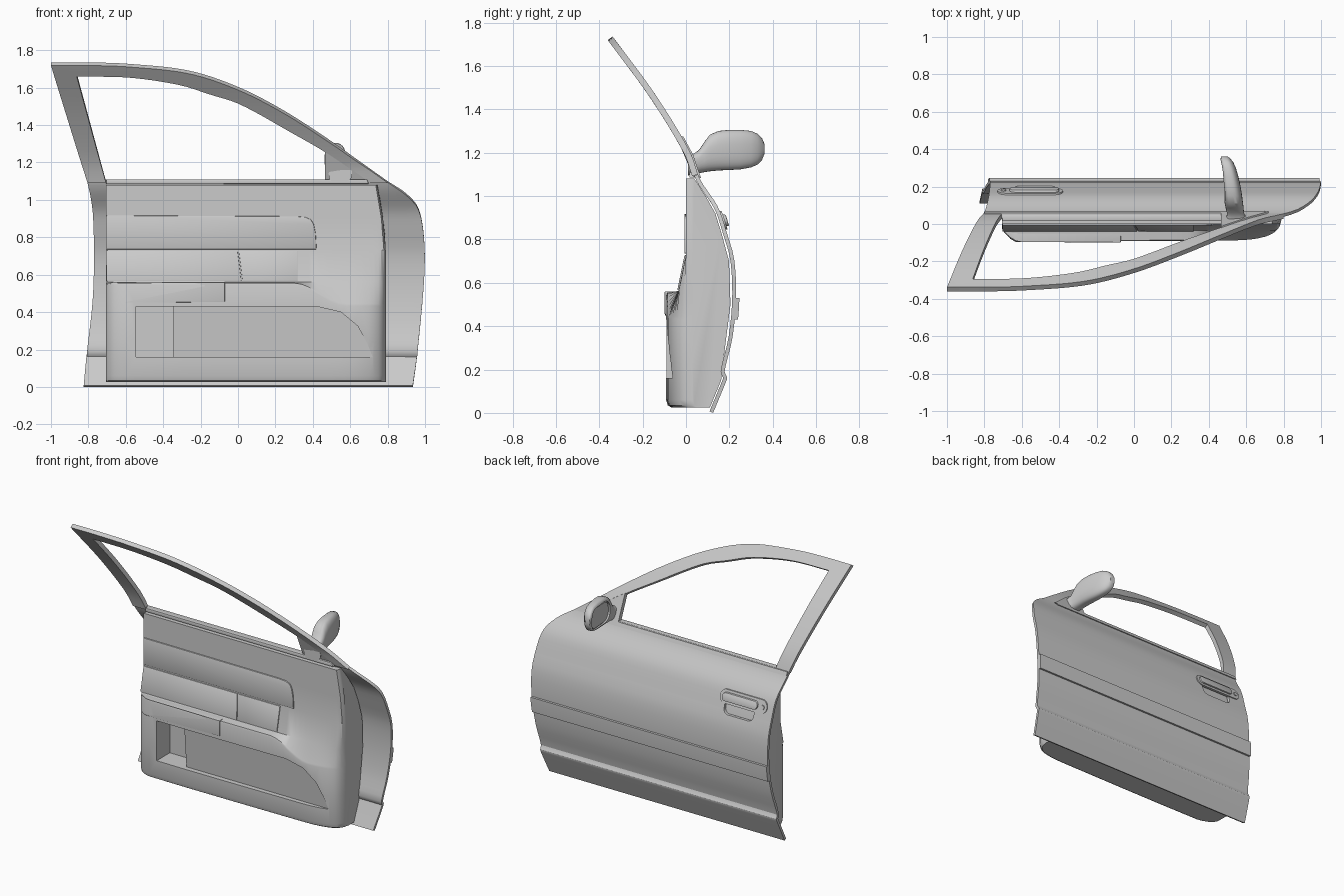
import bpy, bmesh, math

if "Cube" in bpy.data.objects:
    bpy.data.objects.remove(bpy.data.objects["Cube"])


def curve(pts):
    """Smooth function through (t, value) points."""
    n = len(pts)

    def slope(i):
        a, b = pts[max(i - 1, 0)], pts[min(i + 1, n - 1)]
        return (b[1] - a[1]) / (b[0] - a[0])

    def f(t):
        i = 0
        while i < n - 2 and t > pts[i + 1][0]:
            i += 1
        (t0, v0), (t1, v1) = pts[i], pts[i + 1]
        h = t1 - t0
        u = min(max((t - t0) / h, 0), 1)
        return ((2*u**3 - 3*u*u + 1) * v0 + (u**3 - 2*u*u + u) * h * slope(i)
                + (3*u*u - 2*u**3) * v1 + (u**3 - u*u) * h * slope(i + 1))
    return f


def make(name, verts, faces, recalc=True):
    me = bpy.data.meshes.new(name)
    me.from_pydata(verts, [], faces)
    if recalc:
        bm = bmesh.new()
        bm.from_mesh(me)
        bmesh.ops.recalc_face_normals(bm, faces=bm.faces)
        bm.to_mesh(me)
        bm.free()
    ob = bpy.data.objects.new(name, me)
    bpy.context.collection.objects.link(ob)
    return ob


def grid(name, rows, thick):
    """Sheet through rows of points, thickened inwards."""
    m = len(rows[0])
    faces = [(i*m + j, (i+1)*m + j, (i+1)*m + j + 1, i*m + j + 1)
             for i in range(len(rows) - 1) for j in range(m - 1)]
    ob = make(name, [p for r in rows for p in r], faces, False)
    mod = ob.modifiers.new("thickness", 'SOLIDIFY')
    mod.thickness, mod.offset = thick, -1
    return ob


def loft(name, rings):
    m = len(rings[0])
    faces = [(i*m + j, i*m + (j+1) % m, (i+1)*m + (j+1) % m, (i+1)*m + j)
             for i in range(len(rings) - 1) for j in range(m)]
    faces += [tuple(range(m)), tuple(range((len(rings) - 1) * m, len(rings) * m))]
    return make(name, [p for r in rings for p in r], faces)


def prism(name, pts, near, far, axis='y', bevel=0):
    """Outline extruded between two depths; depths may depend on the outline point."""
    def ring(d):
        out = []
        for u, v in pts:
            w = d(u, v) if callable(d) else d
            out.append((u, w, v) if axis == 'y' else (w, u, v))
        return out
    ob = loft(name, [ring(near), ring(far)])
    if bevel:
        mod = ob.modifiers.new("bevel", 'BEVEL')
        mod.width, mod.segments, mod.limit_method = bevel, 2, 'ANGLE'
    return ob


def rrect(a0, a1, b0, b1, r, n=6):
    pts = []
    for k, (a, b) in enumerate([(a1-r, b1-r), (a0+r, b1-r), (a0+r, b0+r), (a1-r, b0+r)]):
        for i in range(n + 1):
            t = math.pi / 2 * (k + i / n)
            pts.append((a + r * math.cos(t), b + r * math.sin(t)))
    return pts


def cut(ob, cutter):
    mod = ob.modifiers.new("cut", 'BOOLEAN')
    mod.operation, mod.solver, mod.object = 'DIFFERENCE', 'EXACT', cutter
    cutter.hide_render = True
    cutters.append(cutter)


cutters = []
# Door skin shape: depth by height, rear edge and front edge by height
skin = curve([(0, .125), (.15, .187), (.165, .19), (.19, .178), (.34, .213), (.525, .231), (.71, .222),
              (.824, .19), (.948, .148), (1.077, .065), (1.205, .018), (1.47, -.143), (1.735, -.338)])
rear = curve([(0, -.825), (.16, -.81), (.45, -.778), (.68, -.77), (.92, -.775), (1.02, -.787), (1.1, -.805)])
front = curve([(0, .935), (.16, .957), (.575, .995), (.79, .995), (.96, .963), (1.04, .893), (1.1, .80)])


def skin_rows(zs, off=0, nx=24):
    return [[(rear(z) + (front(z) - rear(z)) * j / nx, skin(z) + off, z) for j in range(nx + 1)] for z in zs]


# Outer door panel
zs = [0, .05, .1, .14, .15, .158, .165, .178, .19, .22] + [.25 + .05 * i for i in range(14)]
zs += [.93 + .0243 * i for i in range(8)]
panel = grid("door_skin", skin_rows(zs), .018)

# Window frame: strip between outer and inner outlines
top_out = curve([(-1, 1.735), (-.8, 1.735), (-.58, 1.727), (-.257, 1.69), (.01, 1.60), (.25, 1.475),
                 (.49, 1.32), (.68, 1.185), (.80, 1.10)])
top_in = curve([(-.862, 1.676), (-.58, 1.67), (-.31, 1.63), (-.15, 1.58), (.01, 1.527), (.28, 1.377),
                (.49, 1.254), (.706, 1.10)])
pairs = []
for i in range(10):
    t = i / 10
    pairs.append(((-.805 - .195 * t, 1.1 + .635 * t), (-.706 - .156 * t, 1.1 + .576 * t)))
for i in range(41):
    t = i / 40
    xo, xi = -1 + 1.8 * t, -.862 + 1.568 * t
    pairs.append(((xo, top_out(xo)), (xi, top_in(xi))))
rows = []
for (xo, zo), (xi, zi) in pairs:
    row = []
    for k in range(6):
        x, z = xi + (xo - xi) * k / 5, zi + (zo - zi) * k / 5
        row.append((x, skin(z), z))
    rows.append(row[::-1])
grid("window_frame", rows, .028)

# Side moulding, belt seals and mirror sail plate
grid("side_moulding", skin_rows([.43, .438, .46, .5, .522, .53], .015), .03)
prism("outer_belt_seal", [(-.80, 1.083), (.70, 1.083), (.69, 1.108), (-.80, 1.108)],
      lambda x, z: skin(z) + .008, lambda x, z: skin(z) - .02)
prism("inner_belt_seal", [(-.705, 1.085), (.70, 1.085), (.69, 1.11), (-.705, 1.11)], .015, .05, bevel=.004)
prism("mirror_sail", [(.465, 1.09), (.72, 1.09), (.60, 1.19), (.465, 1.275)],
      lambda x, z: skin(z) + .008, lambda x, z: skin(z) - .025)

# Door handle with finger recess and lock
cut(panel, prism("recess_cutter", rrect(-.64, -.42, .78, .88, .035), .12, .3))
prism("handle_recess", rrect(-.66, -.40, .76, .90, .04),
      lambda x, z: skin(z) - .035, lambda x, z: skin(z) - .045)
prism("handle_base", rrect(-.73, -.38, .845, .93, .042), lambda x, z: skin(z) - .01, lambda x, z: skin(z) + .008)
prism("handle_grip", rrect(-.665, -.40, .862, .915, .026), lambda x, z: skin(z), lambda x, z: skin(z) + .02,
      bevel=.005)
prism("handle_lock", rrect(-.712, -.684, .872, .9, .0139), lambda x, z: skin(z), lambda x, z: skin(z) + .014)

# Inner trim: profile swept along x, swelling below the armrest shelf
depth = curve([(-.705, -.025), (-.69, -.05), (-.66, -.072), (-.6, -.09), (.5, -.088), (.62, -.083),
               (.70, -.068), (.75, -.045), (.78, -.01), (.79, .03)])
xs = [-.705, -.698, -.69, -.675, -.66, -.63, -.6, -.3, 0, .2, .3, .34, .38, .42, .46, .5, .54,
      .58, .62, .66, .70, .725, .75, .765, .78, .787, .79]
rings = []
for x in xs:
    d = depth(x)
    s = min(max((x - .3) / .28, 0), 1)
    edge = .555 - .11 * s * s * (3 - 2 * s)
    up = max(0, d)
    prof = [(1.08, up), (.9, up), (.732, up), (.562, max(-.035, d)), (edge, d + .004), (edge - .012, d),
            (.25, d), (.06, d), (.035, d + .008), (.025, d + .025)]
    prof += [(z, skin(z) - .025) for z in (.025, .15, .3, .5, .7, .82, .92, 1.0, 1.08)]
    k = .045 * max(0, (x - .5) / .29)
    rings.append([(x - k * max(0, (z - .73) / .35) ** 1.6, y, z) for z, y in prof])
trim = loft("inner_trim", rings)

# Map pocket: deep open bin at the rear, shallow sloped cover ahead of it
cut(trim, prism("bin_cutter", [(-.545, .16), (-.345, .16), (-.345, .43), (-.545, .43)], -.2, .05))
cut(trim, prism("cover_cutter", [(-.35, .16), (.72, .16), (.69, .235), (.64, .325), (.55, .40), (.42, .43),
                                 (-.35, .43)], -.2, lambda x, z: -.058 - .022 * (z - .16) / .27))

# Armrest pad, rounded at the rear
pad_x = [-.703, -.695, -.68, -.66, -.63, -.6, -.07]
prism("armrest_pad", [(x, .45 + .004 * (x > -.1)) for x in pad_x] + [(x, .56) for x in pad_x[::-1]],
      lambda x, z: -.099 + .07 * (max(0, -.6 - x) / .103) ** 2, .0, bevel=.004)

# Door card inserts
prism("upper_insert", [(-.703, .735), (.42, .735), (.415, .82), (.405, .87), (.39, .895), (.36, .908),
                       (.31, .912), (-.703, .917)], -.008, .03, bevel=.004)


def slope_y(x, z):
    return -.035 * (.732 - z) / .17 - .006


for name, outline in (("lower_insert_rear", [(-.703, .566), (.018, .566), (-.002, .727), (-.703, .727)]),
                      ("lower_insert_front", [(.024, .566), (.318, .566), (.318, .727), (.004, .727)])):
    prism(name, outline, slope_y, .03, bevel=.003)

# Door mirror: lofted housing with a recessed glass on its rear side
sections = [(.01, 1.095, 1.185, .485, .61), (.035, 1.10, 1.195, .495, .60), (.06, 1.105, 1.212, .497, .588),
            (.085, 1.11, 1.25, .49, .586), (.11, 1.114, 1.283, .485, .583), (.15, 1.118, 1.3, .48, .578),
            (.20, 1.12, 1.305, .475, .570), (.25, 1.123, 1.305, .471, .559), (.30, 1.132, 1.3, .466, .545),
            (.33, 1.145, 1.287, .463, .531), (.35, 1.165, 1.268, .463, .515), (.362, 1.195, 1.24, .466, .50)]


def mirror_ring(y, z0, z1, x0, x1, n=32):
    out = []
    for i in range(n):
        t = 2 * math.pi * i / n
        c, s = math.cos(t), math.sin(t)
        e = .8 if c > 0 else .4
        out.append(((x0 + x1) / 2 + (x1 - x0) / 2 * math.copysign(abs(c) ** e, c), y,
                    (z0 + z1) / 2 + (z1 - z0) / 2 * math.copysign(abs(s) ** .8, s)))
    return out


housing = loft("mirror_housing", [mirror_ring(*s) for s in sections])


def back_x(y, z):
    return .487 - .07 * (y - .11)


cut(housing, prism("glass_cutter", rrect(.12, .342, 1.14, 1.285, .06), lambda y, z: back_x(y, z) - .06,
                   lambda y, z: back_x(y, z) + .012, axis='x'))
prism("mirror_glass", rrect(.127, .335, 1.147, 1.278, .055), lambda y, z: back_x(y, z) + .006,
      lambda y, z: back_x(y, z) + .02, axis='x')

# Bake modifiers, drop cutters, smooth by angle
bpy.context.view_layer.update()
deps = bpy.context.evaluated_depsgraph_get()
parts = [o for o in bpy.context.scene.objects if o not in cutters]
baked = {o: bpy.data.meshes.new_from_object(o.evaluated_get(deps)) for o in parts}
for o, me in baked.items():
    o.modifiers.clear()
    o.data = me
for c in cutters:
    bpy.data.objects.remove(c)
for o in parts:
    o.select_set(True)
bpy.context.view_layer.objects.active = parts[0]
bpy.ops.object.shade_smooth_by_angle(angle=math.radians(30))
